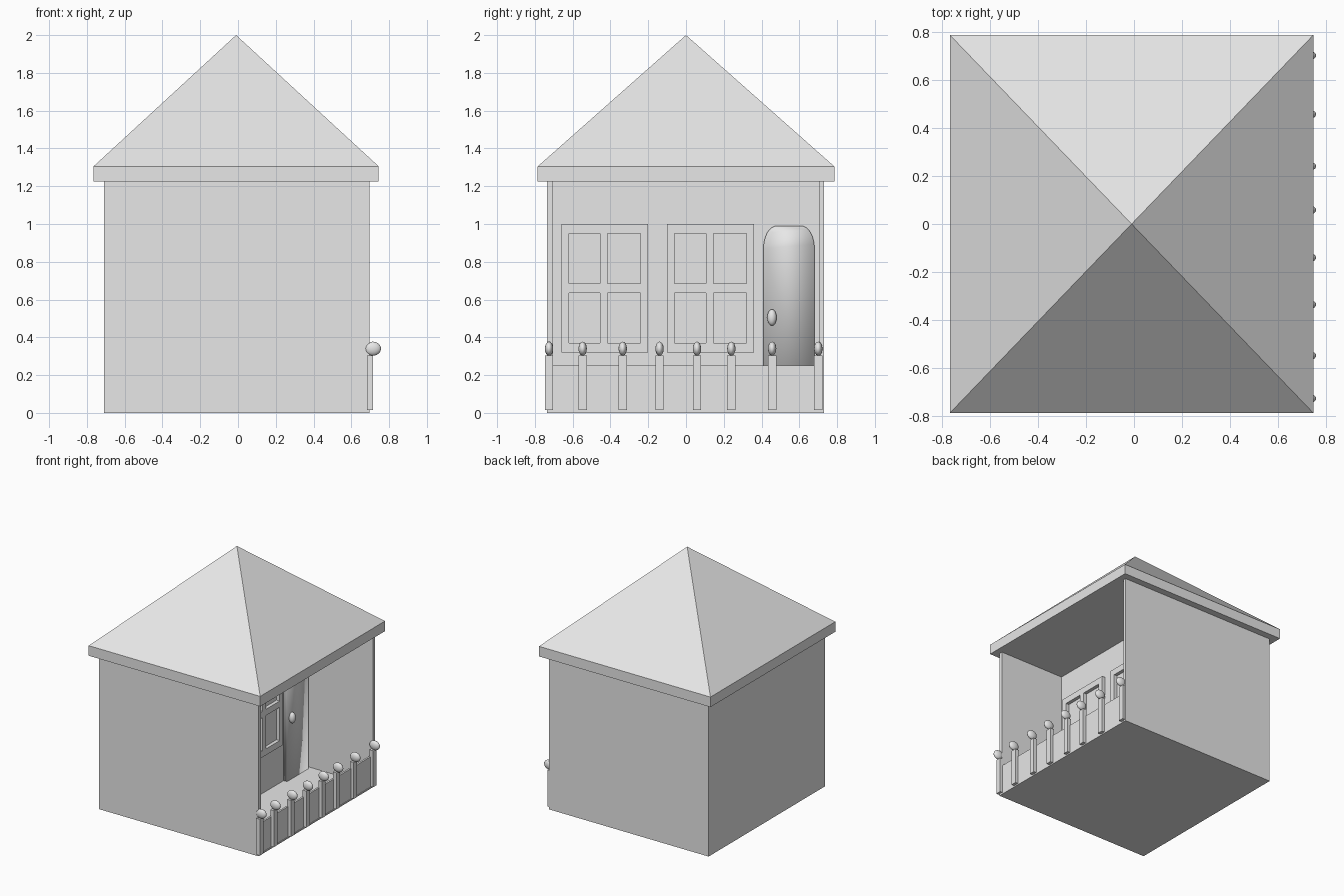
import bpy, bmesh, math
from mathutils import Matrix, Vector

old = bpy.data.objects.get("Cube")
if old:
    bpy.data.objects.remove(old, do_unlink=True)

grey = bpy.data.materials.new("plain_grey")
grey.use_nodes = True
colour = (0.8, 0.8, 0.8, 1)
grey.diffuse_color = colour
grey.node_tree.nodes["Principled BSDF"].inputs["Base Color"].default_value = colour


def finish(name, bm, smooth=False):
    bmesh.ops.recalc_face_normals(bm, faces=bm.faces[:])
    for f in bm.faces:
        f.smooth = smooth
    mesh = bpy.data.meshes.new(name)
    bm.to_mesh(mesh)
    bm.free()
    mesh.materials.append(grey)
    ob = bpy.data.objects.new(name, mesh)
    bpy.context.collection.objects.link(ob)
    return ob


def box(name, lo, hi):
    lo, hi = Vector(lo), Vector(hi)
    bm = bmesh.new()
    place = Matrix.Translation((lo + hi) / 2) @ Matrix.Diagonal((*(hi - lo), 1))
    bmesh.ops.create_cube(bm, size=1, matrix=place)
    return finish(name, bm)


def prism(name, points, offset, smooth=False):
    """Extrude a flat outline by an offset."""
    bm = bmesh.new()
    face = bm.faces.new([bm.verts.new(p) for p in points])
    out = bmesh.ops.extrude_face_region(bm, geom=[face], use_keep_orig=True)
    verts = [v for v in out["geom"] if isinstance(v, bmesh.types.BMVert)]
    bmesh.ops.translate(bm, verts=verts, vec=offset)
    return finish(name, bm, smooth)


def ellipsoid(name, centre, radii):
    bm = bmesh.new()
    place = Matrix.Translation(centre) @ Matrix.Diagonal((*radii, 1))
    bmesh.ops.create_uvsphere(bm, u_segments=24, v_segments=12, radius=1, matrix=place)
    return finish(name, bm, True)


X0, X1 = -0.71, 0.695      # outer walls
Y0, Y1 = -0.735, 0.73
IN0, IN1 = -0.705, 0.705   # inside faces of the porch walls
BACK = 0.115               # porch back wall
FLOOR, EAVES = 0.01, 1.225

# Floor slab and walls wrapping round the open porch
box("floor_slab", (X0, Y0, 0), (X1, Y1, FLOOR))
outline = [(X0, Y0), (X1, Y0), (X1, IN0), (BACK, IN0),
           (BACK, IN1), (X1, IN1), (X1, Y1), (X0, Y1)]
prism("walls", [(x, y, FLOOR) for x, y in outline], (0, 0, EAVES - FLOOR))

# Roof: straight eaves band topped by a pyramid
bm = bmesh.new()
corners = [(-0.765, -0.785), (0.745, -0.785), (0.745, 0.785), (-0.765, 0.785)]
low = [bm.verts.new((x, y, EAVES)) for x, y in corners]
high = [bm.verts.new((x, y, 1.305)) for x, y in corners]
apex = bm.verts.new((-0.01, 0, 2))
bm.faces.new(low)
for i in range(4):
    j = (i + 1) % 4
    bm.faces.new((low[i], low[j], high[j], high[i]))
    bm.faces.new((high[i], high[j], apex))
finish("roof", bm)


# Windows: four-pane frames standing proud of the porch back wall
def window(name, y):
    ys = [y + d for d in (0, 0.04, 0.205, 0.245, 0.42, 0.46)]
    zs = [0.32, 0.37, 0.635, 0.685, 0.95, 1.0]
    bm = bmesh.new()
    grid = [[bm.verts.new((BACK, a, b)) for b in zs] for a in ys]
    for i in range(5):
        for j in range(5):
            if not (i % 2 and j % 2):
                bm.faces.new((grid[i][j], grid[i + 1][j],
                              grid[i + 1][j + 1], grid[i][j + 1]))
    out = bmesh.ops.extrude_face_region(bm, geom=bm.faces[:], use_keep_orig=True)
    verts = [v for v in out["geom"] if isinstance(v, bmesh.types.BMVert)]
    bmesh.ops.translate(bm, verts=verts, vec=(0.028, 0, 0))
    finish(name, bm)


window("window_near", -0.66)
window("window_far", -0.10)

# Door with rounded upper corners, and its knob
door = [(0.41, FLOOR), (0.68, FLOOR)]
for centre, start in ((0.61, 0), (0.48, 90)):
    for k in range(9):
        a = math.radians(start + k * 90 / 8)
        door.append((centre + 0.07 * math.cos(a), 0.87 + 0.12 * math.sin(a)))
prism("door", [(BACK, y, z) for y, z in door], (0.03, 0, 0), smooth=True)
ellipsoid("door_knob", (BACK + 0.045, 0.455, 0.505), (0.025, 0.025, 0.043))

# Porch front: low panel, posts and round caps
box("porch_panel", (0.675, IN0, FLOOR), (0.69, IN1, 0.25))
for n, y in enumerate((-0.725, -0.547, -0.335, -0.14, 0.058, 0.24, 0.456, 0.7), 1):
    box(f"fence_post_{n}", (0.683, y - 0.022, 0.015), (0.715, y + 0.022, 0.305))
    ellipsoid(f"post_cap_{n}", (0.714, y, 0.34), (0.043, 0.022, 0.037))
